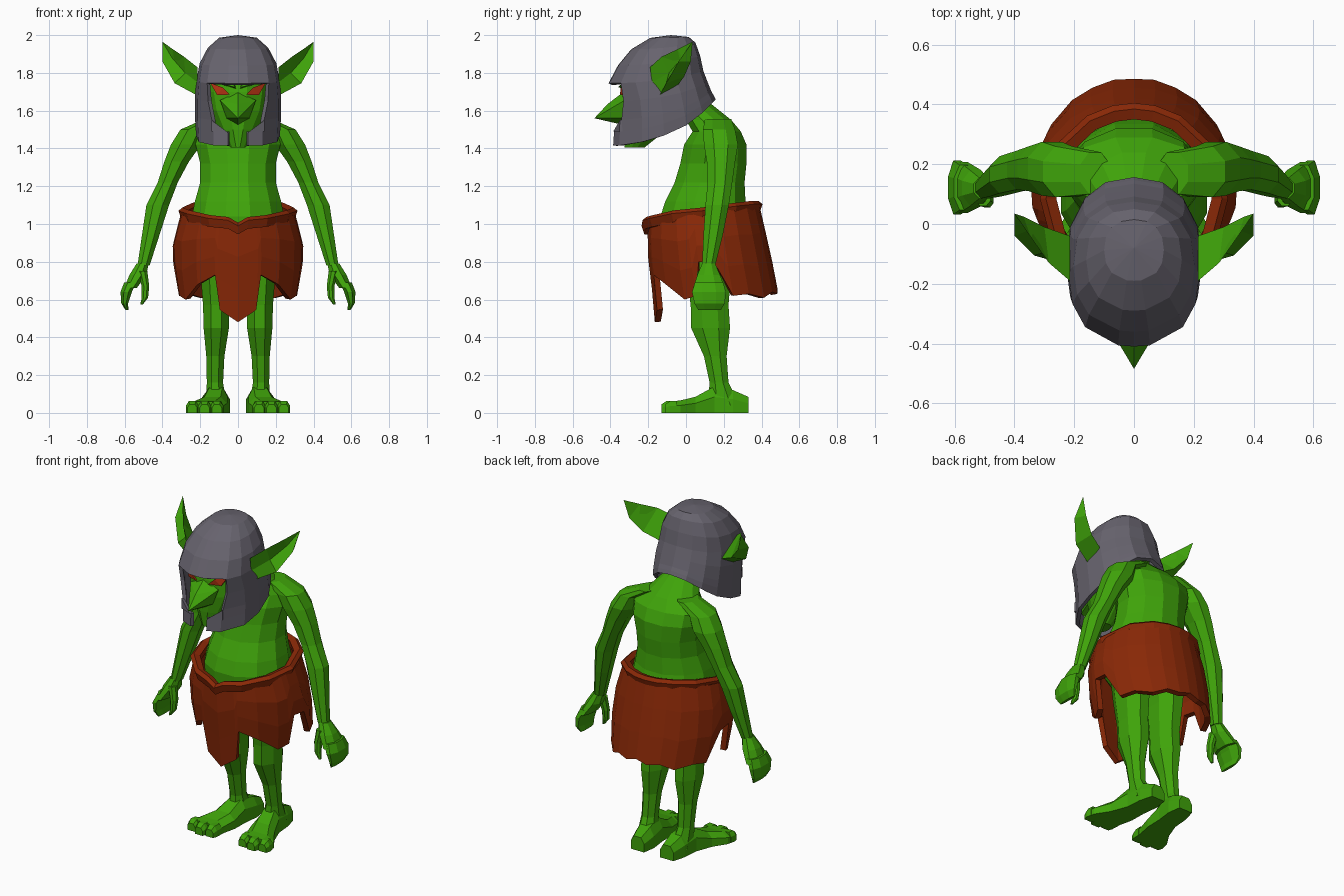
import bpy, bmesh
from math import sin, cos, pi, radians, copysign

cube = bpy.data.objects.get("Cube")
if cube:
    bpy.data.objects.remove(cube, do_unlink=True)


def material(name, rgb):
    mat = bpy.data.materials.new(name)
    mat.use_nodes = True
    colour = (*rgb, 1)
    mat.diffuse_color = colour
    mat.node_tree.nodes["Principled BSDF"].inputs["Base Color"].default_value = colour
    return mat


green = material("green skin", (.05, .37, .003))
brown = material("brown leather", (.25, .021, .002))
grey = material("grey metal", (.135, .125, .155))
red = material("red eye", (.55, .04, .008))


def finish(name, bm, mat, mirror=False, thickness=0):
    bmesh.ops.remove_doubles(bm, verts=bm.verts, dist=1e-5)
    bmesh.ops.recalc_face_normals(bm, faces=bm.faces)
    mesh = bpy.data.meshes.new(name)
    bm.to_mesh(mesh)
    bm.free()
    mesh.materials.append(mat)
    obj = bpy.data.objects.new(name, mesh)
    bpy.context.collection.objects.link(obj)
    if mirror:
        obj.modifiers.new("Mirror", "MIRROR")
    if thickness:
        shell = obj.modifiers.new("Thickness", "SOLIDIFY")
        shell.thickness = thickness
        shell.offset = -1


def loft(name, rings, mat, mirror=False, closed=True, thickness=0, skip=lambda row, col: False):
    """Skin a list of equal point rings; closed rings also get end caps."""
    bm = bmesh.new()
    rows = [[bm.verts.new(p) for p in ring] for ring in rings]
    n = len(rows[0])
    for r, (a, b) in enumerate(zip(rows, rows[1:])):
        for c in range(n if closed else n - 1):
            if not skip(r, c):
                d = (c + 1) % n
                bm.faces.new((a[c], a[d], b[d], b[c]))
    if closed:
        bm.faces.new(rows[0])
        bm.faces.new(rows[-1])
    finish(name, bm, mat, mirror, thickness)


def hull(name, points, mat, mirror=False):
    bm = bmesh.new()
    for p in points:
        bm.verts.new(p)
    bmesh.ops.convex_hull(bm, input=bm.verts)
    finish(name, bm, mat, mirror)


def oval(x, y, z, rx, ry, n=8):
    """Horizontal ring whose flat sides touch the given radii."""
    k = 1 / cos(pi / n)
    angles = [2 * pi * (i + .5) / n for i in range(n)]
    return [(x + k * rx * sin(a), y - k * ry * cos(a), z) for a in angles]


def limb(name, stations):
    loft(name, [oval(*s) for s in stations], green, mirror=True)


def body(name, stations):
    """Central form from (height, half width, front, back)."""
    rings = [oval(0, (f + b) / 2, z, w, (b - f) / 2, 12) for z, w, f, b in stations]
    loft(name, rings, green)


# Torso and neck
body("torso", [
    (.84, .17, -.06, .26), (.94, .24, -.13, .35), (1.04, .245, -.135, .335),
    (1.12, .228, -.11, .315), (1.22, .2, -.06, .31), (1.32, .2, -.03, .32),
    (1.42, .225, -.01, .32), (1.49, .23, .035, .29), (1.55, .15, 0, .24),
    (1.63, .09, -.08, .14), (1.7, .08, -.13, .06)])

# Arms, hands and fingers
limb("arm", [
    (.13, .17, 1.555, .05, .07), (.235, .175, 1.5, .07, .085), (.275, .185, 1.42, .08, .09),
    (.325, .185, 1.33, .065, .075), (.372, .18, 1.22, .053, .065), (.425, .165, 1.1, .06, .062),
    (.46, .145, .95, .047, .052), (.5, .12, .78, .032, .035)])
limb("palm", [
    (.505, .12, .79, .032, .035), (.53, .12, .73, .045, .06), (.57, .122, .66, .033, .085)])
limb("fingers", [
    (.57, .122, .69, .033, .075), (.592, .122, .64, .03, .09),
    (.6, .125, .58, .018, .08), (.588, .125, .545, .008, .06)])
limb("thumb", [
    (.505, .09, .75, .025, .03), (.49, .08, .67, .02, .025),
    (.493, .075, .61, .017, .02), (.51, .07, .575, .007, .01)])

# Legs
limb("leg", [
    (.12, .12, .95, .1, .14), (.12, .12, .75, .08, .12), (.115, .125, .57, .07, .1),
    (.115, .13, .45, .067, .103), (.12, .155, .3, .048, .06),
    (.122, .175, .16, .043, .05), (.115, .2, .04, .055, .085)])


# Feet and toes
def sole_ring(y, x, w, h):
    outline = ((-1, 0), (-1, .6), (-.55, 1), (.55, 1), (1, .6), (1, 0))
    return [(x + w * u, y, h * v) for u, v in outline]


def foot_part(name, stations):
    loft(name, [sole_ring(*s) for s in stations], green, mirror=True)


foot_part("foot", [
    (.33, .1, .045, .085), (.25, .105, .062, .12), (.15, .115, .06, .14),
    (.05, .135, .078, .085), (-.03, .17, .095, .066), (-.085, .177, .097, .06)])
for i, (x, y) in enumerate(((.108, -.12), (.173, -.13), (.238, -.11))):
    foot_part(f"toe_{i + 1}", [
        (-.05, x, .032, .062), (y + .025, x + .004, .034, .062), (y, x + .004, .026, .045)])


# Skirt: half outline swept from front to back
def blend(table, t):
    """Linear lookup in rows whose first entry is the key."""
    for a, b in zip(table, table[1:]):
        if t <= b[0]:
            k = max(0, (t - a[0]) / (b[0] - a[0]))
            return [p + (q - p) * k for p, q in zip(a[1:], b[1:])]
    return list(table[-1][1:])


def around(degrees, w, front, back, power=1):
    """Point on a half oval; a power below one squares it off."""
    a = radians(degrees)
    u = abs(sin(a)) ** power
    v = copysign(abs(cos(a)) ** power, cos(a))
    return w * u, (front + back) / 2 - (back - front) / 2 * v


waist = [(0, .975), (10, 1.005), (30, 1.015), (60, 1.04), (90, 1.055),
         (125, 1.08), (150, 1.09), (167, 1.09), (180, 1.09)]
girth = [(.48, .3, -.165, .495), (.62, .325, -.175, .492), (.75, .342, -.195, .465),
         (.9, .347, -.207, .44), (1.04, .305, -.2, .395), (1.1, .295, -.195, .39)]
hem = [(0, .48), (18, .545), (21, .73), (40, .68), (60, .6), (72, .62), (79, .8),
       (94, .79), (106, .62), (122, .63), (140, .61), (155, .64), (168, .63), (180, .65)]
rings = []
for k in (0, .3, .65, 1):
    ring = []
    for angle, low in hem:
        top = blend(waist, angle)[0]
        z = top + (low - top) * k
        ring.append((*around(angle, *blend(girth, z)), z))
    rings.append(ring)
loft("skirt", rings, brown, mirror=True, closed=False, thickness=.032)

# Rolled waistband
band = []
for inset, rise in ((.015, -.03), (0, .015), (.02, .032), (.055, .02), (.045, -.03), (.015, -.03)):
    band.append([(*around(a, .315 - inset, -.235 + inset, .405 - inset), z + rise) for a, z in waist])
loft("waistband", band, brown, mirror=True, closed=False)

# Helmet: front height, back height, front, back, half width, turn of the face opening
crown = [
    (2, 2, -.08, -.08, 0, 45), (1.985, 1.99, -.19, .015, .1, 45),
    (1.925, 1.96, -.29, .05, .16, 45), (1.84, 1.89, -.36, .075, .203, 45),
    (1.745, 1.81, -.41, .092, .22, 45), (1.65, 1.75, -.385, .115, .228, 41),
    (1.55, 1.7, -.38, .135, .228, 34), (1.49, 1.68, -.385, .147, .226, 32),
    (1.415, 1.66, -.39, .157, .222, 32)]
rings = []
for zf, zb, front, back, w, opening in crown:
    ring = []
    for a in (0, 11, opening, 68, 90, 112, 135, 158, 180):
        s = (1 - cos(radians(a))) / 2
        ring.append((*around(a, w, front, back, .86), zf + (zb - zf) * s ** 2.2))
    rings.append(ring)
loft("helmet", rings, grey, mirror=True, closed=False, thickness=.022,
     skip=lambda row, col: (col == 0 and row > 3) or (col == 1 and 3 < row < 7))
# Cheek plate corners that slope the opening inward
hull("cheek_corner", [
    (x, y + d, z) for d in (0, .02)
    for x, y, z in ((.06, -.385, 1.49), (.14, -.352, 1.49), (.14, -.35, 1.55))], grey, mirror=True)

# Head, nose, brows and eyes
body("head", [
    (1.405, .04, -.325, -.22), (1.5, .1, -.335, -.1), (1.6, .155, -.34, 0),
    (1.7, .175, -.335, .04), (1.82, .165, -.31, .03)])
hull("nose", [
    (0, -.33, 1.7), (.095, -.325, 1.655), (-.095, -.325, 1.655), (.06, -.33, 1.56),
    (-.06, -.33, 1.56), (0, -.335, 1.525), (0, -.415, 1.635), (0, -.485, 1.56)], green)
hull("brow", [
    (.01, -.33, 1.715), (.02, -.36, 1.725), (.02, -.33, 1.75),
    (.16, -.25, 1.755), (.15, -.3, 1.76), (.14, -.26, 1.775)], green, mirror=True)
eye = ((.042, -.35, 1.685), (.08, -.345, 1.722), (.148, -.297, 1.748), (.11, -.323, 1.682))
hull("eye", [(x, y + d, z) for x, y, z in eye for d in (0, .009)], red, mirror=True)

# Ears: each section has lower edge, inner fold, upper edge and back ridge
loft("ear", [
    [(.215, -.14, 1.68), (.215, -.18, 1.75), (.215, -.19, 1.83), (.215, -.04, 1.74)],
    [(.335, -.105, 1.745), (.28, -.09, 1.8), (.285, -.13, 1.885), (.3, -.01, 1.78)],
    [(.4, -.04, 1.86), (.35, -.02, 1.88), (.345, -.045, 1.925), (.37, .025, 1.86)],
    [(.4, .035, 1.965)] * 4], green, mirror=True)
